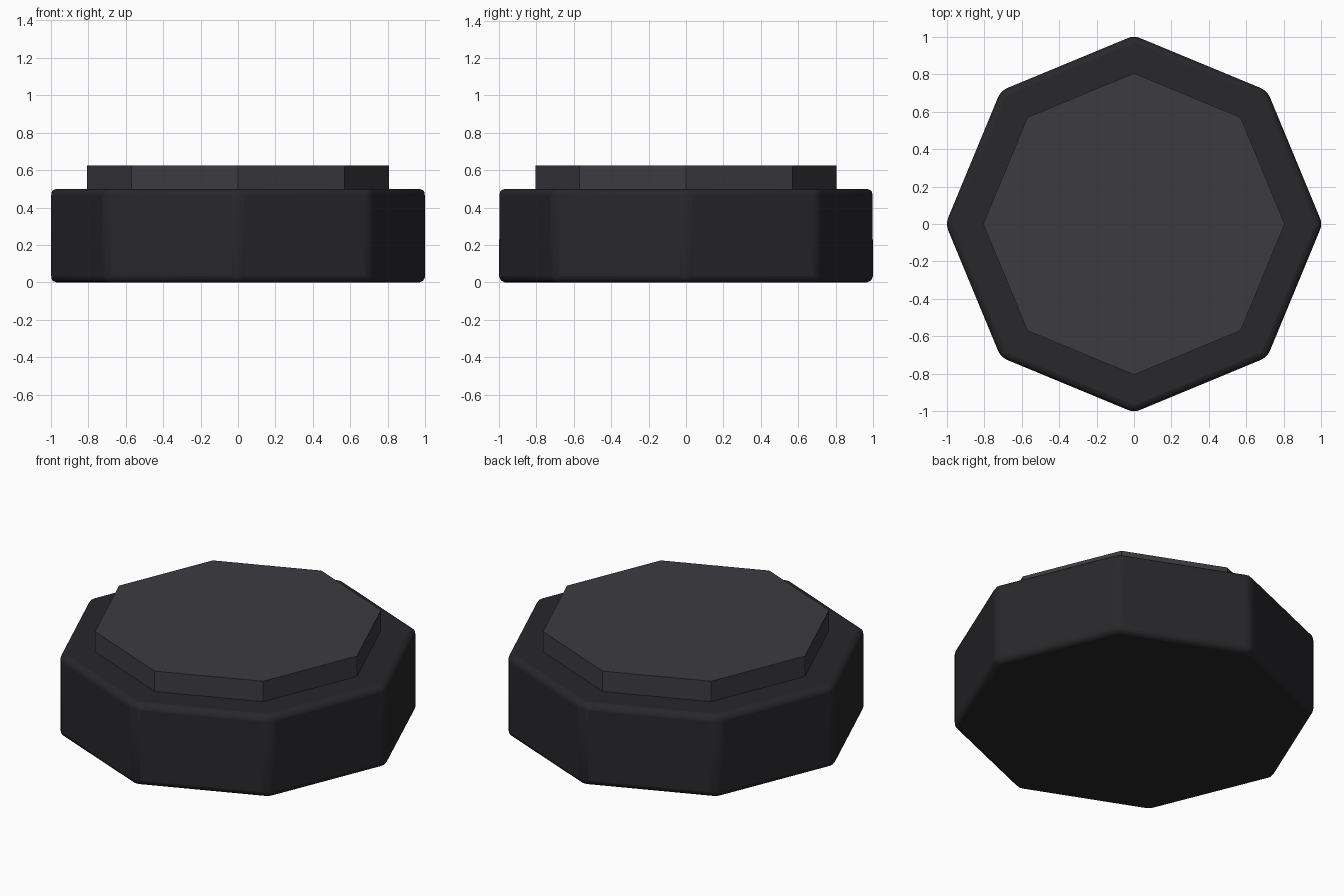
import bpy

if "Cube" in bpy.data.objects:
    bpy.data.objects.remove(bpy.data.objects["Cube"])

def material(name, color):
    m = bpy.data.materials.new(name)
    m.diffuse_color = (*color, 1)
    m.use_nodes = True
    m.node_tree.nodes["Principled BSDF"].inputs["Base Color"].default_value = m.diffuse_color
    return m

def octagon(name, radius, z0, z1, mat):
    # Eight-sided prism with corners on the x and y axes
    bpy.ops.mesh.primitive_cylinder_add(vertices=8, radius=radius, depth=z1 - z0,
                                        location=(0, 0, (z0 + z1) / 2))
    ob = bpy.context.object
    ob.name = name
    ob.data.materials.append(mat)
    return ob

# Body with softly rounded edges
body = octagon("body", 1.006, 0, 0.5, material("dark", (0.021, 0.020, 0.024)))
bevel = body.modifiers.new("rounded_edges", 'BEVEL')
bevel.width = 0.035
bevel.segments = 3
bevel.limit_method = 'ANGLE'
bevel.angle_limit = 0.5
bpy.ops.object.shade_smooth_by_angle()

# Raised flat-sided cap, seated slightly into the body
octagon("raised_cap", 0.805, 0.46, 0.625, material("cap_grey", (0.045, 0.043, 0.052)))
